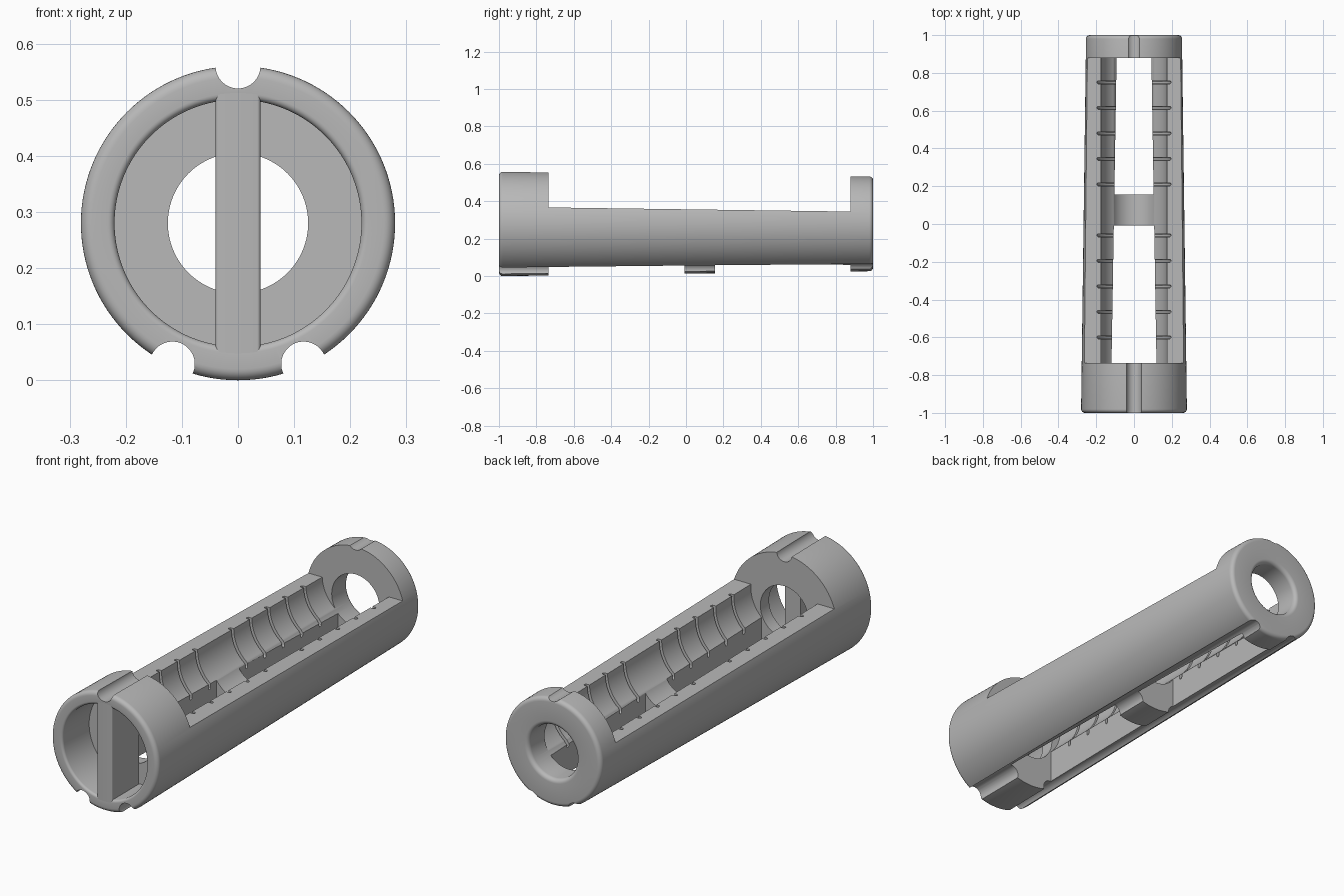
import bpy, bmesh, math
from mathutils import Vector

AXIS_Z = 0.28
CRADLE_Z = 0.353
FRONT_WALL, REAR_WALL = -0.735, 0.88

if "Cube" in bpy.data.objects:
    bpy.data.objects.remove(bpy.data.objects["Cube"], do_unlink=True)

grey = bpy.data.materials.new("light grey plastic")
grey.use_nodes = True
colour = (0.48, 0.48, 0.48, 1)
grey.diffuse_color = colour
grey.node_tree.nodes["Principled BSDF"].inputs["Base Color"].default_value = colour


def finish(name, bm):
    bmesh.ops.recalc_face_normals(bm, faces=bm.faces)
    mesh = bpy.data.meshes.new(name)
    bm.to_mesh(mesh)
    bm.free()
    mesh.materials.append(grey)
    obj = bpy.data.objects.new(name, mesh)
    bpy.context.collection.objects.link(obj)
    return obj


def lathe(name, profile, axis_z, capped=False, steps=128):
    """Revolve a (radius, y) profile lengthwise: a closed loop, or an open one with end caps."""
    bm = bmesh.new()
    rings = []
    for s in range(steps):
        a = 2 * math.pi * s / steps
        rings.append([bm.verts.new((r * math.cos(a), y, axis_z + r * math.sin(a)))
                      for r, y in profile])
    n = len(profile)
    for s in range(steps):
        a, b = rings[s], rings[(s + 1) % steps]
        for i in range(n - 1 if capped else n):
            j = (i + 1) % n
            bm.faces.new((a[i], a[j], b[j], b[i]))
    if capped:
        bm.faces.new([ring[0] for ring in rings])
        bm.faces.new([ring[-1] for ring in rings])
    return finish(name, bm)


def prism(name, outline, offset):
    """Extrude a planar outline by an offset vector."""
    bm = bmesh.new()
    face = bm.faces.new([bm.verts.new(p) for p in outline])
    moved = bmesh.ops.extrude_face_region(bm, geom=[face])["geom"]
    verts = [g for g in moved if isinstance(g, bmesh.types.BMVert)]
    bmesh.ops.translate(bm, vec=Vector(offset), verts=verts)
    return finish(name, bm)


def arc(r, y, radius, start, end, steps=6):
    """Arc points in a plane containing y, angles in degrees."""
    return [(r + radius * math.cos(t), y + radius * math.sin(t))
            for t in (math.radians(start + (end - start) * k / steps)
                      for k in range(steps + 1))]


# Tapered outside, rounded rear opening, straight bore, front pocket and rounded mouth
profile = arc(0.26, -0.98, 0.02, -90, 0)
profile += arc(0.234, 0.98, 0.02, 0, 90)
profile += arc(0.145, 0.98, 0.02, 90, 180)
profile += [(0.125, -0.8), (0.22, -0.8)]
profile += arc(0.232, -0.988, 0.012, 180, 270)
body = lathe("holder_body", profile, AXIS_Z)

cutters = []
y0, y1 = FRONT_WALL, REAR_WALL

# Raised cradle with rounded ring grooves, skipping the one at the bridge
cradle_r, half = 0.175, 0.008
cradle = [(cradle_r, y1)]
for k in range(11):
    y = 0.75 - 0.135 * k
    if k != 5:
        cradle.append((cradle_r, y + half))
        cradle += arc(0.188, y, half, 90, -90)
        cradle.append((cradle_r, y - half))
cradle.append((cradle_r, y0))
cutters.append(lathe("cradle_cutter", cradle, CRADLE_Z, capped=True))

# Open top with a sloping rim
cutters.append(prism("top_opening_cutter",
                     [(-0.5, y0, 0.367), (-0.5, y1, 0.345), (-0.5, y1, 1), (-0.5, y0, 1)],
                     (1, 0, 0)))


# Two tapered bottom windows either side of the bridge
def window_half(y):
    return 0.119 - 0.027 * (y - y0) / (y1 - y0)


for a, b in ((y0, -0.008), (0.155, y1)):
    wa, wb = window_half(a), window_half(b)
    cutters.append(prism("bottom_window_cutter",
                         [(-wa, a, -0.1), (wa, a, -0.1), (wb, b, -0.1), (-wb, b, -0.1)],
                         (0, 0, 0.38)))

# Three lengthwise rod channels
for x, z in ((0, 0.56), (-0.117, 0.029), (0.117, 0.029)):
    circle = [(x + 0.04 * math.cos(t), -1.1, z + 0.04 * math.sin(t))
              for t in (2 * math.pi * (k + 0.5) / 40 for k in range(40))]
    cutters.append(prism("channel_cutter", circle, (0, 2.2, 0)))

bpy.context.view_layer.objects.active = body
for cutter in cutters:
    mod = body.modifiers.new("cut", "BOOLEAN")
    mod.operation = "DIFFERENCE"
    mod.solver = "EXACT"
    mod.object = cutter
    bpy.ops.object.modifier_apply(modifier=mod.name)
    bpy.data.objects.remove(cutter, do_unlink=True)

# Upright divider with softened front edges across the front pocket
side = arc(0.034, -0.994, 0.006, -90, 0) + [(0.04, -0.798)]
outline = [(x, y, 0.045) for x, y in side] + [(-x, y, 0.045) for x, y in reversed(side)]
divider = prism("front_divider", outline, (0, 0, 0.47))

bpy.ops.object.select_all(action="DESELECT")
for part in (body, divider):
    part.select_set(True)
bpy.ops.object.shade_smooth_by_angle(angle=math.radians(30))
